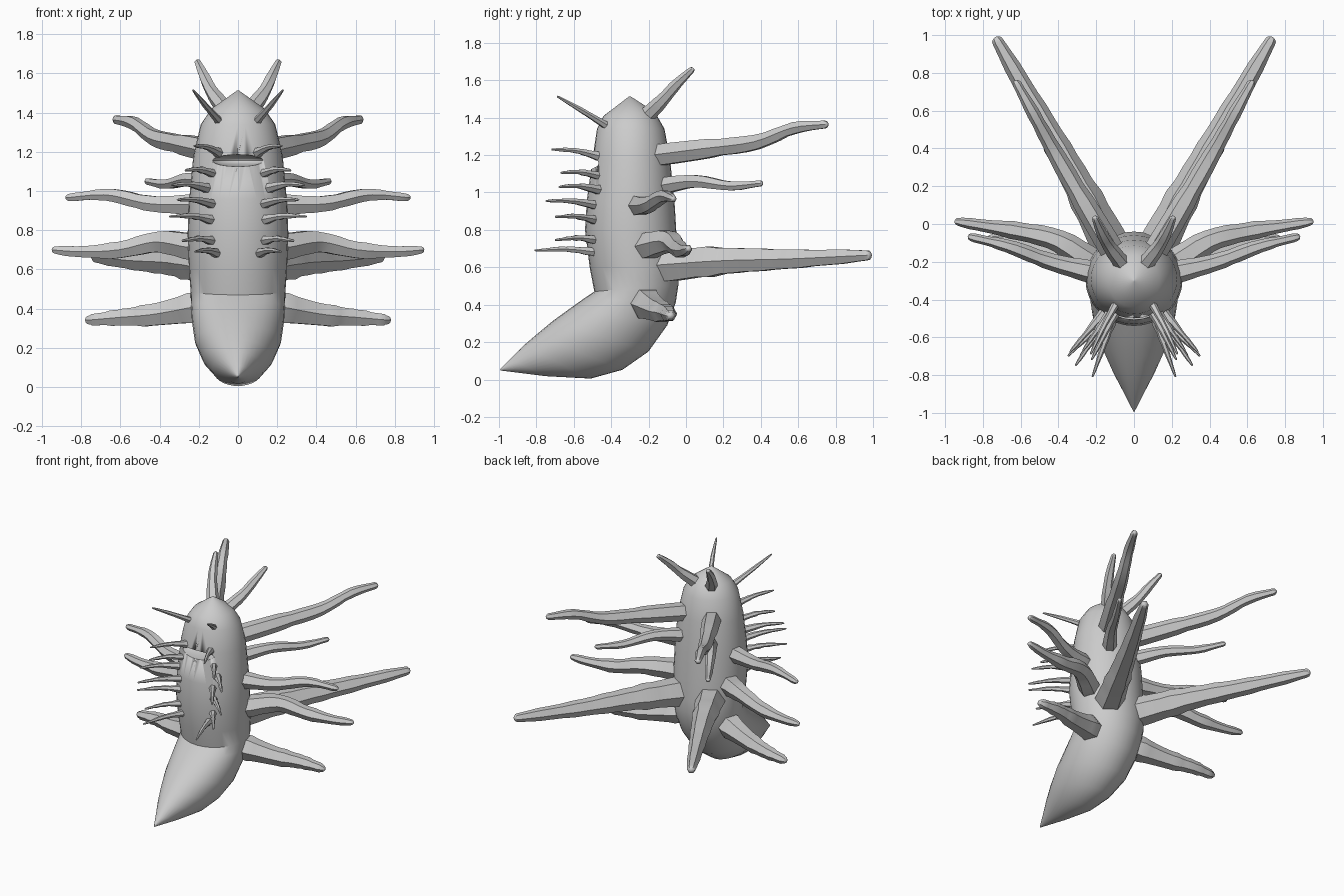
import bpy, bmesh, math, random
from mathutils import Vector

random.seed(4)
cube = bpy.data.objects.get("Cube")
if cube:
    bpy.data.objects.remove(cube)

grey = bpy.data.materials.new("plain_grey")
grey.use_nodes = True
COLOR = (0.6, 0.6, 0.6, 1)
grey.diffuse_color = COLOR
grey.node_tree.nodes["Principled BSDF"].inputs["Base Color"].default_value = COLOR


def make_object(name, bm, angle):
    bmesh.ops.recalc_face_normals(bm, faces=bm.faces[:])
    mesh = bpy.data.meshes.new(name)
    bm.to_mesh(mesh)
    bm.free()
    mesh.materials.append(grey)
    obj = bpy.data.objects.new(name, mesh)
    bpy.context.collection.objects.link(obj)
    shade(obj, angle)
    return obj


def shade(obj, angle):
    bpy.ops.object.select_all(action="DESELECT")
    obj.select_set(True)
    bpy.context.view_layer.objects.active = obj
    bpy.ops.object.shade_smooth_by_angle(angle=math.radians(angle))


def loft(bm, rings):
    """Skin rings of points and close both ends."""
    loops = [[bm.verts.new(p) for p in ring] for ring in rings]
    n = len(loops[0])
    for a, b in zip(loops, loops[1:]):
        for i in range(n):
            j = (i + 1) % n
            bm.faces.new((a[i], a[j], b[j], b[i]))
    bm.faces.new(loops[0])
    bm.faces.new(loops[-1])


def spline(pts, t):
    """Catmull-Rom point at t in 0..1."""
    s = min(t, 0.9999) * (len(pts) - 1)
    i = int(s)
    u = s - i
    p1, p2 = pts[i], pts[i + 1]
    p0 = pts[i - 1] if i else p1 * 2 - p2
    p3 = pts[i + 2] if i + 2 < len(pts) else p2 * 2 - p1
    return 0.5 * (2 * p1 + (p2 - p0) * u + (2 * p0 - 5 * p1 + 4 * p2 - p3) * u * u
                  + (3 * p1 - p0 - 3 * p2 + p3) * u ** 3)


# Body: each ring has a front point, a back point (y, z) and a half width
SECTIONS = [
    ((-.305, 1.513), (-.295, 1.513), .004), ((-.44, 1.41), (-.166, 1.43), .135),
    ((-.476, 1.34), (-.115, 1.34), .19), ((-.50, 1.18), (-.085, 1.18), .228),
    ((-.53, .96), (-.06, .93), .25), ((-.54, .8), (-.05, .76), .257),
    ((-.515, .6), (-.04, .6), .25), ((-.49, .47), (-.04, .51), .242),
    ((-.55, .43), (-.055, .41), .24), ((-.62, .38), (-.1, .29), .235),
    ((-.71, .315), (-.2, .15), .22), ((-.8, .24), (-.34, .052), .18),
    ((-.87, .18), (-.51, .005), .13), ((-.94, .11), (-.75, .018), .062),
    ((-.995, .055), (-.99, .048), .003)]
SIDES = 32
rings = []
for front, back, width in SECTIONS:
    f, b = Vector((0, *front)), Vector((0, *back))
    rings.append([(f + b) / 2 + (f - b) / 2 * math.cos(a) + Vector((width, 0, 0)) * math.sin(a)
                  for a in (math.tau * i / SIDES for i in range(SIDES))])
bm = bmesh.new()
loft(bm, rings)
body = make_object("body", bm, 40)

# Mouth: a shallow oval hollow cut into the front of the body
bm = bmesh.new()
bmesh.ops.create_uvsphere(bm, u_segments=32, v_segments=16, radius=1)
for v in bm.verts:
    v.co = Vector((v.co.x * .135, v.co.y * .12 - .5, v.co.z * .03 + 1.155))
cutter = make_object("mouth_cutter", bm, 40)
cutter.hide_render = True
cut = body.modifiers.new("mouth", "BOOLEAN")
cut.operation = "DIFFERENCE"
cut.solver = "EXACT"
cut.object = cutter
shade(body, 40)
bpy.context.view_layer.objects.active = body
bpy.ops.object.modifier_apply(modifier="mouth")
bpy.data.objects.remove(cutter)


def tentacle(name, points, r0, r1, steps=16, wobble=.07, sides=6):
    """A tapering, slightly lumpy limb with a rounded tip, on both sides."""
    pts = [Vector(p) for p in points]
    path = [spline(pts, i / steps) for i in range(steps + 1)]
    size = [(r0 + (r1 - r0) * i / steps) * (1 + random.uniform(-wobble, wobble))
            for i in range(steps + 1)]
    # Rounded end
    end = (path[-1] - path[-2]).normalized()
    tip = path[-1].copy()
    path[-1] = tip - end * r1
    for a in (.6, 1.1, 1.5):
        path.append(tip - end * r1 * (1 - math.sin(a)))
        size.append(r1 * math.cos(a))
    rings = []
    for i, p in enumerate(path):
        d = (path[min(i + 1, len(path) - 1)] - path[max(i - 1, 0)]).normalized()
        side = d.cross(Vector((0, 0, 1))).normalized()
        up = side.cross(d)
        rings.append([p + (side * math.cos(a) + up * math.sin(a)) * size[i]
                      for a in (math.tau * k / sides for k in range(sides))])
    for label, sign in (("left", 1), ("right", -1)):
        bm = bmesh.new()
        loft(bm, [[(sign * q.x, q.y, q.z) for q in ring] for ring in rings])
        make_object(f"{name}_{label}", bm, 35)


# Horns and feelers on the head
tentacle("horn", [(.07, -.2, 1.42), (.13, -.12, 1.5), (.17, -.05, 1.58), (.21, .04, 1.665)],
         .046, .018, 10)
tentacle("feeler", [(.1, -.43, 1.36), (.17, -.56, 1.44), (.23, -.69, 1.515)], .022, .006, 8)

# Long limbs trailing from the back
tentacle("upper_back_limb", [(.11, -.15, 1.2), (.27, .12, 1.235), (.42, .38, 1.27),
                             (.53, .58, 1.345), (.63, .76, 1.365)], .066, .023)
tentacle("middle_back_limb", [(.11, -.13, 1.035), (.24, .05, 1.06), (.36, .24, 1.035),
                              (.47, .41, 1.05)], .048, .018, 12)
tentacle("lower_back_limb", [(.11, -.14, .61), (.3, .22, .635), (.5, .58, .645),
                             (.735, .99, .665)], .105, .033)

# Limbs on the sides
tentacle("upper_side_limb", [(.2, -.26, .93), (.44, -.2, .935), (.66, -.12, .98),
                             (.88, -.065, .965)], .06, .02)
tentacle("middle_side_limb", [(.2, -.22, .71), (.4, -.09, .74), (.6, -.04, .7),
                              (.79, -.01, .69), (.95, .015, .7)], .075, .022)
tentacle("lower_side_limb", [(.19, -.22, .41), (.42, -.15, .37), (.6, -.1, .355),
                             (.78, -.08, .34)], .088, .028)

# Thin bristles down both sides of the belly: base x, base z, tip
BRISTLES = [
    (.1, 1.195, (.225, -.72, 1.23)), (.13, 1.09, (.27, -.67, 1.105)),
    (.16, 1.015, (.34, -.68, 1.03)), (.12, .93, (.31, -.75, .955)),
    (.12, .85, (.35, -.7, .87)), (.12, .745, (.285, -.7, .745)),
    (.1, .68, (.22, -.81, .69))]
for n, (x, z, tip) in enumerate(BRISTLES):
    base, end = Vector((x, -.47, z)), Vector(tip)
    mid = (base + end) / 2 + Vector((0, 0, .012))
    tentacle(f"bristle_{n + 1}", [base, mid, end], .025, .006, 10, .15)
